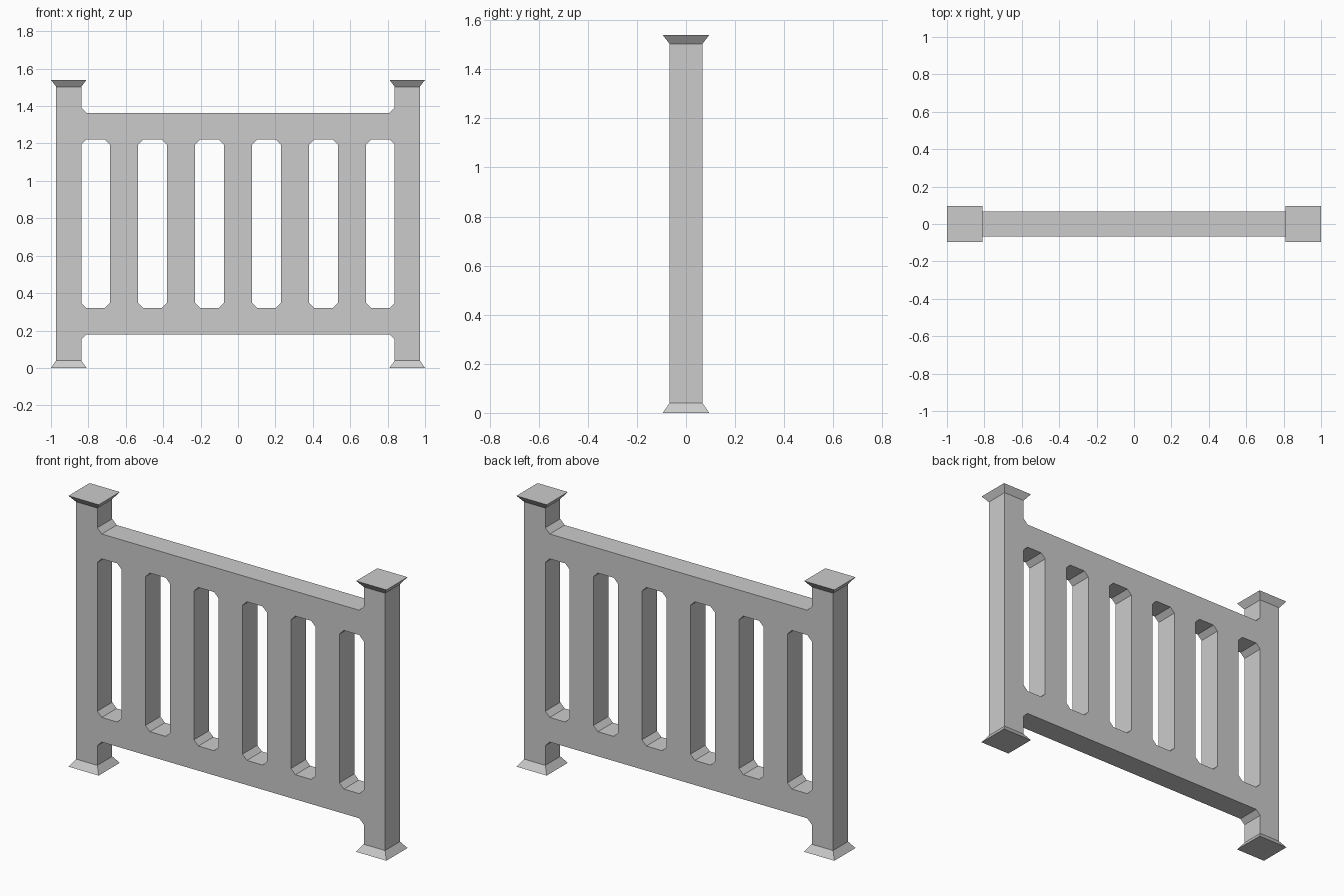
import bpy, bmesh
from mathutils import Matrix, Vector

if "Cube" in bpy.data.objects:
    bpy.data.objects.remove(bpy.data.objects["Cube"])

POST_X, POST_HALF, FLARE = 0.905, 0.067, 0.095     # post centre, half width, cap half width
FOOT_Z, NECK_Z, TOP_Z = 0.04, 1.503, 1.54
LOW0, LOW1, UP0, UP1 = 0.18, 0.32, 1.222, 1.363    # lower and upper rail heights
INNER, OUTER = POST_X - POST_HALF, POST_X + POST_HALF
C = 0.028                                          # corner chamfer
PITCH, SLAT_HALF = 0.305, 0.075

curve = bpy.data.curves.new("fence_panel", 'CURVE')
curve.dimensions = '2D'
curve.fill_mode = 'BOTH'
curve.extrude = POST_HALF


def add_loop(points):
    s = curve.splines.new('POLY')
    s.points.add(len(points) - 1)
    for p, (x, z) in zip(s.points, points):
        p.co = (x, z, 0, 1)
    s.use_cyclic_u = True


# Silhouette of posts and rails, mirrored about x = 0
right = [(INNER - C, LOW0), (INNER, LOW0 - C), (INNER, FOOT_Z), (OUTER, FOOT_Z),
         (OUTER, NECK_Z), (INNER, NECK_Z), (INNER, UP1 + C), (INNER - C, UP1)]
add_loop(right + [(-x, z) for x, z in reversed(right)])

# Chamfered slots between five slats
edges = [-INNER]
for i in range(-2, 3):
    edges += [i * PITCH - SLAT_HALF, i * PITCH + SLAT_HALF]
edges.append(INNER)
for a, b in zip(edges[::2], edges[1::2]):
    add_loop([(a + C, LOW1), (b - C, LOW1), (b, LOW1 + C), (b, UP0 - C),
              (b - C, UP0), (a + C, UP0), (a, UP0 - C), (a, LOW1 + C)])

# Turn the filled outline into an upright mesh
tmp = bpy.data.objects.new("outline", curve)
bpy.context.scene.collection.objects.link(tmp)
deps = bpy.context.evaluated_depsgraph_get()
mesh = bpy.data.meshes.new_from_object(tmp.evaluated_get(deps))
bpy.data.objects.remove(tmp)
mesh.name = "fence_panel"
mesh.transform(Matrix(((1, 0, 0, 0), (0, 0, -1, 0), (0, 1, 0, 0), (0, 0, 0, 1))))

bm = bmesh.new()
bm.from_mesh(mesh)
bmesh.ops.remove_doubles(bm, verts=bm.verts, dist=1e-4)
bmesh.ops.recalc_face_normals(bm, faces=bm.faces)

# Flared feet and caps grown from the post ends
ends = [f for f in bm.faces if all(v.co.z < FOOT_Z + 0.001 for v in f.verts)
        or all(v.co.z > NECK_Z - 0.001 for v in f.verts)]
for f in bmesh.ops.extrude_discrete_faces(bm, faces=ends)["faces"]:
    mid = f.calc_center_median()
    for v in f.verts:
        v.co = mid + (v.co - mid) * (FLARE / POST_HALF)
        v.co.z = 0 if mid.z < 0.5 else TOP_Z
bmesh.ops.recalc_face_normals(bm, faces=bm.faces)
for f in bm.faces:
    f.smooth = False
bm.to_mesh(mesh)
bm.free()

panel = bpy.data.objects.new("fence_panel", mesh)
bpy.context.scene.collection.objects.link(panel)
